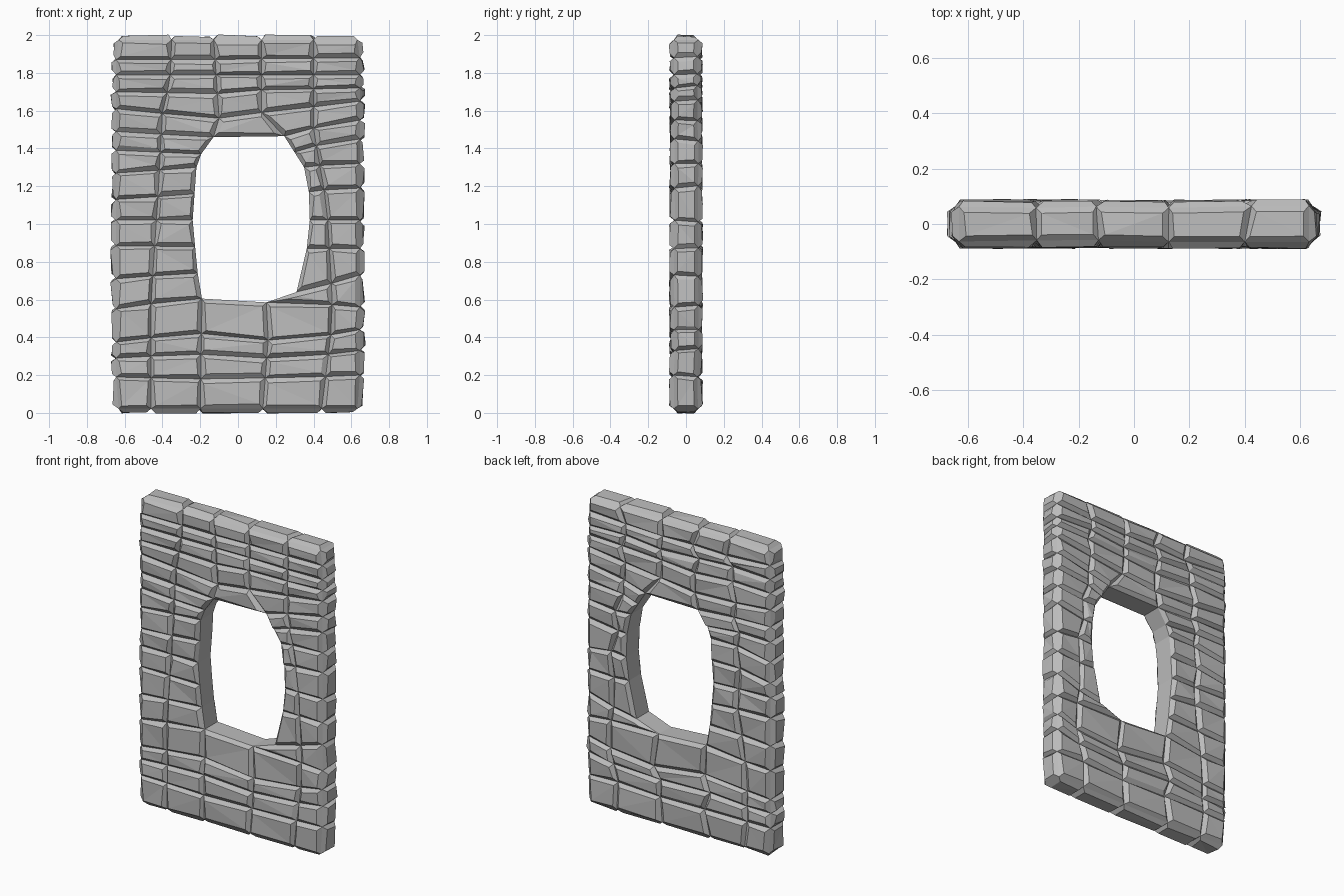
import bpy
import bmesh
import random
from mathutils import Vector

random.seed(7)
cube = bpy.data.objects.get("Cube")
if cube:
    bpy.data.objects.remove(cube)

# Joint lines of the masonry: five columns of stones, sixteen courses
HALF_W, HALF_T = 0.645, 0.062
FIRST, LAST = 4, 11          # courses that border the opening
COURSES = {
    "left": [.022, .19, .29, .375, .55, .71, .885, 1.02, 1.13, 1.27, 1.39, 1.49, 1.61, 1.7, 1.79, 1.87, 1.975],
    "inner_left": [.022, .18, .31, .42, .605, .74, .88, 1.02, 1.16, 1.3, 1.37, 1.46, 1.56, 1.69, 1.79, 1.87, 1.975],
    "inner_right": [.022, .185, .29, .385, .585, .64, .87, 1.02, 1.17, 1.3, 1.38, 1.465, 1.59, 1.71, 1.79, 1.875, 1.975],
    "right": [.022, .2, .33, .44, .56, .73, .87, 1.02, 1.19, 1.32, 1.45, 1.55, 1.65, 1.72, 1.79, 1.88, 1.975],
}
# Each upright joint as (height, x) points
UPRIGHTS = [
    [(0, -HALF_W), (2, -HALF_W)],
    [(0, -.46), (.6, -.46), (1.2, -.42), (1.6, -.4), (1.75, -.36), (2, -.35)],
    [(0, -.2), (.6, -.19), (.75, -.215), (1.02, -.24), (1.3, -.22), (1.37, -.195), (1.46, -.13), (1.56, -.1), (2, -.13)],
    [(0, .13), (.385, .16), (.585, .15), (.64, .31), (.74, .35), (1.02, .38), (1.17, .375), (1.3, .35), (1.465, .245), (1.59, .125), (2, .125)],
    [(0, .44), (.4, .49), (.6, .5), (1.1, .47), (1.5, .4), (2, .4)],
    [(0, HALF_W), (2, HALF_W)],
]


def x_at(points, z):
    for (z0, x0), (z1, x1) in zip(points, points[1:]):
        if z <= z1:
            return x0 + (x1 - x0) * (z - z0) / (z1 - z0)
    return points[-1][1]


def joint_height(col, row):
    a, b, c, d = (COURSES[k][row] for k in COURSES)
    return (a, (a + b) / 2, b, c, (c + d) / 2, d)[col]


def wobble(amount):
    return random.uniform(-amount, amount)


ROWS, COLS = len(COURSES["left"]) - 1, len(UPRIGHTS) - 1


def in_opening(col, row):
    return col == 2 and FIRST <= row < LAST


# Lattice of joint corners on the front and back
bm = bmesh.new()
corner = {}
for side in (-1, 1):
    for row in range(ROWS + 1):
        for col in range(COLS + 1):
            z = joint_height(col, row)
            x = x_at(UPRIGHTS[col], z)
            beside_opening = col in (2, 3) and FIRST <= row <= LAST
            if side == 1 and not beside_opening:
                if 0 < row < ROWS:
                    z += wobble(.015)
                if 0 < col < COLS:
                    x += wobble(.025)
            if col in (0, COLS) and row in (0, ROWS):
                x *= .98
            corner[side, col, row] = bm.verts.new((x, side * HALF_T + wobble(.004), z))

# Front and back stone faces
stones, rims, reveal = [], [], []
for side in (-1, 1):
    for row in range(ROWS):
        for col in range(COLS):
            if not in_opening(col, row):
                loop = [(col, row), (col + 1, row), (col + 1, row + 1), (col, row + 1)]
                stones.append(bm.faces.new([corner[side, c, r] for c, r in loop]))


def bridge(a, b, group):
    group.append(bm.faces.new([corner[-1, *a], corner[-1, *b], corner[1, *b], corner[1, *a]]))


# Outer edges of the wall and the plain lining of the opening
for row in range(ROWS):
    for col in (0, COLS):
        bridge((col, row), (col, row + 1), rims)
    if FIRST <= row < LAST:
        for col in (2, 3):
            bridge((col, row), (col, row + 1), reveal)
for col in range(COLS):
    for row in (0, ROWS):
        bridge((col, row), (col + 1, row), rims)
for row in (FIRST, LAST):
    bridge((2, row), (3, row), reveal)
bmesh.ops.recalc_face_normals(bm, faces=bm.faces)

# Raise every stone out of its joints with chipped, uneven corners
for group, width in ((stones, .021), (rims, .02)):
    bmesh.ops.inset_individual(bm, faces=group, thickness=width, depth=.022, use_even_offset=True)
    for face in group:
        normal = face.normal.copy()
        for v in face.verts:
            v.co += normal * wobble(.004) + Vector((wobble(.007), 0, wobble(.006)))
bmesh.ops.triangulate(bm, faces=stones + rims)

mesh = bpy.data.meshes.new("stone_wall")
bm.to_mesh(mesh)
bm.free()
wall = bpy.data.objects.new("stone_wall", mesh)
bpy.context.collection.objects.link(wall)

# Single stone colour
grey = bpy.data.materials.new("stone_grey")
grey.use_nodes = True
colour = (.5, .5, .5, 1)
grey.diffuse_color = colour
grey.node_tree.nodes["Principled BSDF"].inputs["Base Color"].default_value = colour
mesh.materials.append(grey)
